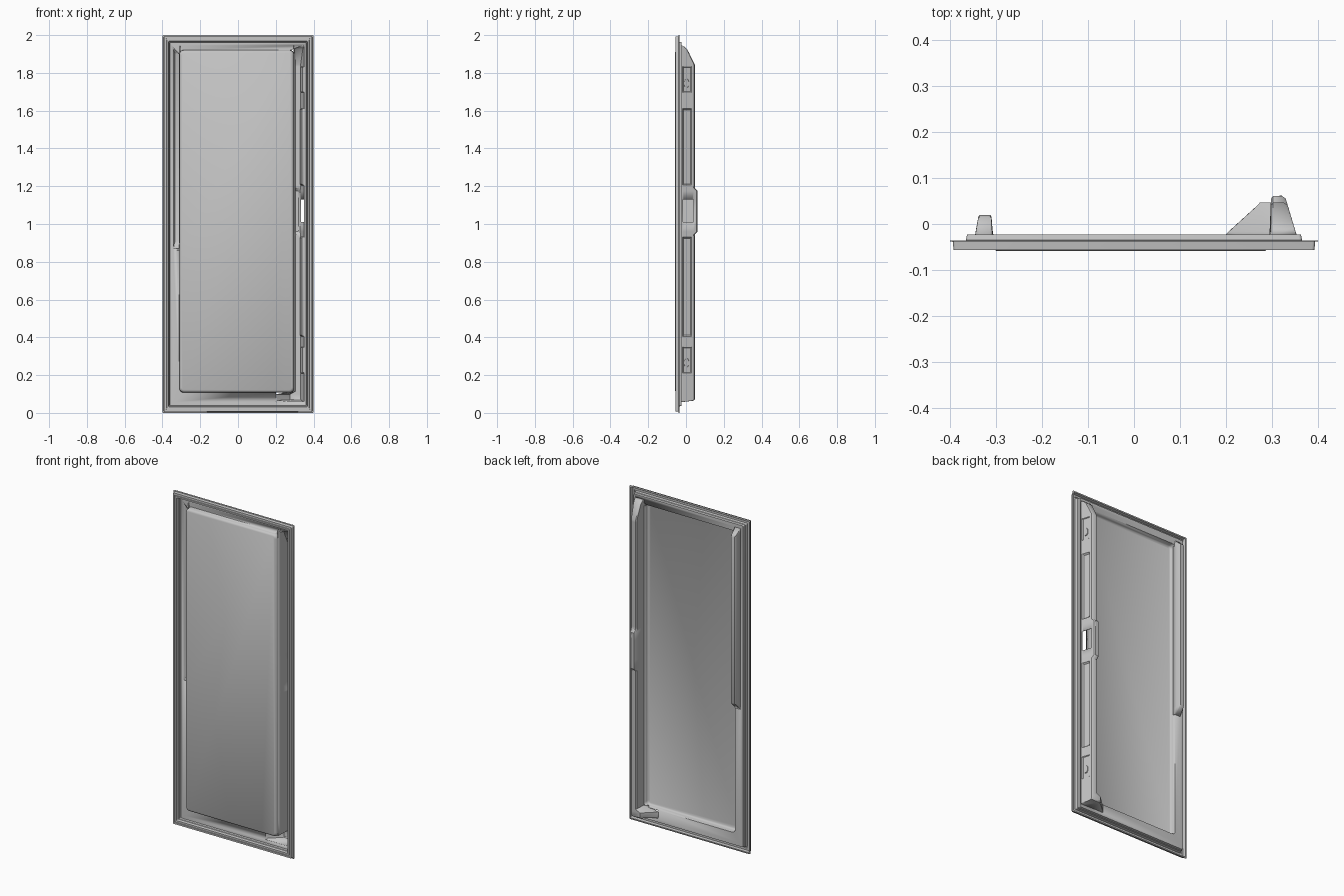
import bpy, bmesh, math

cube = bpy.data.objects.get("Cube")
if cube:
    bpy.data.objects.remove(cube, do_unlink=True)

grey = bpy.data.materials.new("light grey plastic")
grey.use_nodes = True
GREY = (0.56, 0.56, 0.56, 1)
grey.diffuse_color = GREY
grey.node_tree.nodes["Principled BSDF"].inputs["Base Color"].default_value = GREY

BASE = -0.024      # depth of the border sheet
RIB_END = 0.87     # where the short rib stops
FOOT_X = 0.2       # where the flared foot starts


def finish(name, bm, thickness=0.003):
    """Turn a bmesh into a thin moulded sheet."""
    bmesh.ops.remove_doubles(bm, verts=bm.verts, dist=0.0002)
    bmesh.ops.recalc_face_normals(bm, faces=bm.faces)
    mesh = bpy.data.meshes.new(name)
    bm.to_mesh(mesh)
    bm.free()
    mesh.materials.append(grey)
    obj = bpy.data.objects.new(name, mesh)
    bpy.context.collection.objects.link(obj)
    if thickness:
        mod = obj.modifiers.new("sheet", "SOLIDIFY")
        mod.thickness = thickness
        mod.offset = 0
    bpy.ops.object.select_all(action="DESELECT")
    obj.select_set(True)
    bpy.context.view_layer.objects.active = obj
    bpy.ops.object.shade_smooth_by_angle(angle=math.radians(35))
    return obj


def outline(bm, x0, x1, z0, z1, y, r, steps=4):
    """Rounded rectangle with extra points at the rib end and the foot."""
    pts = []
    corners = ((x1 - r, z1 - r), (x0 + r, z1 - r), (x0 + r, z0 + r), (x1 - r, z0 + r))
    for q, (cx, cz) in enumerate(corners):
        for i in range(steps + 1):
            a = math.pi / 2 * (q + i / steps)
            pts.append((cx + r * math.cos(a), y, cz + r * math.sin(a)))
        if q == 1:
            pts.append((x0, y, RIB_END))
        if q == 2:
            pts.append((FOOT_X, y, z0))
    return [bm.verts.new(p) for p in pts]


def bridge(bm, a, b, keep=lambda c: True):
    n = len(a)
    for i in range(n):
        j = (i + 1) % n
        face = bm.faces.new((a[i], a[j], b[j], b[i]))
        if not keep(face.calc_center_median()):
            bm.faces.remove(face)


def loft(bm, sections, hole=None):
    """Skin a list of open cross-sections; hole(row, column) skips a face."""
    rows = [[bm.verts.new(p) for p in s] for s in sections]
    for i in range(len(rows) - 1):
        for j in range(len(rows[0]) - 1):
            if hole and hole(i, j):
                continue
            bm.faces.new((rows[i][j], rows[i][j + 1], rows[i + 1][j + 1], rows[i + 1][j]))


# Border: fin, raised seal channel, then step back to the border sheet
bm = bmesh.new()
profile = ((0, -0.037), (0.007, -0.037), (0.009, -0.055), (0.017, -0.055),
           (0.018, -0.051), (0.023, -0.051), (0.024, -0.055), (0.031, -0.055),
           (0.033, -0.038), (0.036, -0.036), (0.038, BASE))
rings = [outline(bm, d - 0.4, 0.4 - d, d, 2 - d, y, 0.005) for d, y in profile]
rings.append(outline(bm, -0.344, 0.352, 0.058, 1.945, BASE, 0.01))
for a, b in zip(rings, rings[1:]):
    bridge(bm, a, b)


# Border sheet in to the panel, left open where the ribs are hollow
def solid_border(c):
    if c.x > 0.23:
        return False
    return not (c.x < -0.315 and RIB_END < c.z < 1.85)


panel = [outline(bm, -0.31 + d, 0.296 - d, 0.108 + d, 1.92 - d, y, 0.022 - d / 2)
         for d, y in ((0, BASE), (0.002, -0.046), (0.005, -0.053), (0.012, -0.0575))]
bridge(bm, rings[-1], panel[0], solid_border)
for a, b in zip(panel, panel[1:]):
    bridge(bm, a, b)
bm.faces.new(panel[-1])
finish("door_liner_panel", bm)


# Tall rib with a tapered outer wall, pressed recesses and a latch window
def wall_x(y):
    return 0.352 - (y - BASE) * 0.3


def tall_section(z, h, recess=0, flare=0):
    span = h - BASE
    pts = [(wall_x(BASE), BASE)]
    for f, inset in ((0.08, 0), (0.15, recess), (0.68, recess), (0.76, 0), (0.93, 0)):
        y = BASE + f * span
        pts.append((wall_x(y) - inset, y))
    pts.append((wall_x(h) - 0.006 * min(1, span * 20), h))
    foot = 0.296 - 0.096 * flare
    shoulder = 0.299 - 0.029 * flare
    low = -0.045 + 0.021 * flare
    pts += [(shoulder + 0.004, h), (shoulder, h - 0.07 * span),
            (foot + (shoulder - foot) * 0.1, BASE + 0.1 * span), (foot, low)]
    return [(x, y, z) for x, y in pts]


TOP, LATCH, DENT = 0.045, 0.06, 0.009
stations = [
    (0.058, BASE, 0, 1), (0.066, TOP - 0.005, 0, 1), (0.071, TOP, 0, 1),
    (0.098, TOP, 0, 1), (0.114, TOP, 0, 0),
    (0.21, TOP, 0, 0), (0.213, TOP, 0.005, 0), (0.345, TOP, 0.005, 0), (0.348, TOP, 0, 0),
    (0.405, TOP, 0, 0), (0.412, TOP, DENT, 0), (0.925, TOP, DENT, 0), (0.932, TOP, 0, 0),
    (0.945, TOP, 0, 0), (0.96, LATCH, 0, 0), (1.01, LATCH, 0, 0),
    (1.13, LATCH, 0, 0), (1.175, LATCH, 0, 0), (1.19, TOP, 0, 0),
    (1.205, TOP, 0, 0), (1.212, TOP, DENT, 0), (1.605, TOP, DENT, 0), (1.612, TOP, 0, 0),
    (1.697, TOP, 0, 0), (1.70, TOP, 0.005, 0), (1.83, TOP, 0.005, 0), (1.833, TOP, 0, 0),
    (1.845, TOP, 0, 0), (1.925, 0.005, 0, 0), (1.938, -0.01, 0, 0), (1.945, BASE, 0, 0)]
window_row = [s[0] for s in stations].index(1.01)
bm = bmesh.new()
loft(bm, [tall_section(*s) for s in stations],
     lambda i, j: i == window_row and 1 <= j <= 3)
finish("tall_hollow_rib", bm)

# Short rib along the upper half of the other side
bm = bmesh.new()
sections = []
for z, h in ((RIB_END - 0.01, BASE), (0.90, 0.014), (0.908, 0.018),
             (1.90, 0.018), (1.91, 0.014), (1.943, BASE)):
    s = (h - BASE) / 0.042
    pts = ((-0.344, BASE), (-0.344 + 0.007 * s, h - 0.003 * s), (-0.335, h), (-0.313, h),
           (-0.311, h - 0.003 * s), (-0.309, BASE + 0.012 * s), (-0.305, BASE - 0.012))
    sections.append([(x, y, z) for x, y in pts])
loft(bm, sections)
finish("short_hollow_rib", bm)

# Small clip bosses on the pads of the tall rib
for name, zc in (("lower_clip_boss", 0.265), ("upper_clip_boss", 1.745)):
    bm = bmesh.new()
    rows = []
    for size, out in ((1, -0.006), (0.9, 0.0), (0.9, 0.0005)):
        ring = []
        for i in range(8):
            a = math.tau * (i + 0.5) / 8
            y = 0.003 + 0.015 * size * math.cos(a)
            ring.append(bm.verts.new((wall_x(y) + out, y, zc + 0.026 * size * math.sin(a))))
        rows.append(ring)
    for a, b in zip(rows, rows[1:]):
        bridge(bm, a, b)
    bm.faces.new(rows[-1])
    finish(name, bm, 0)
